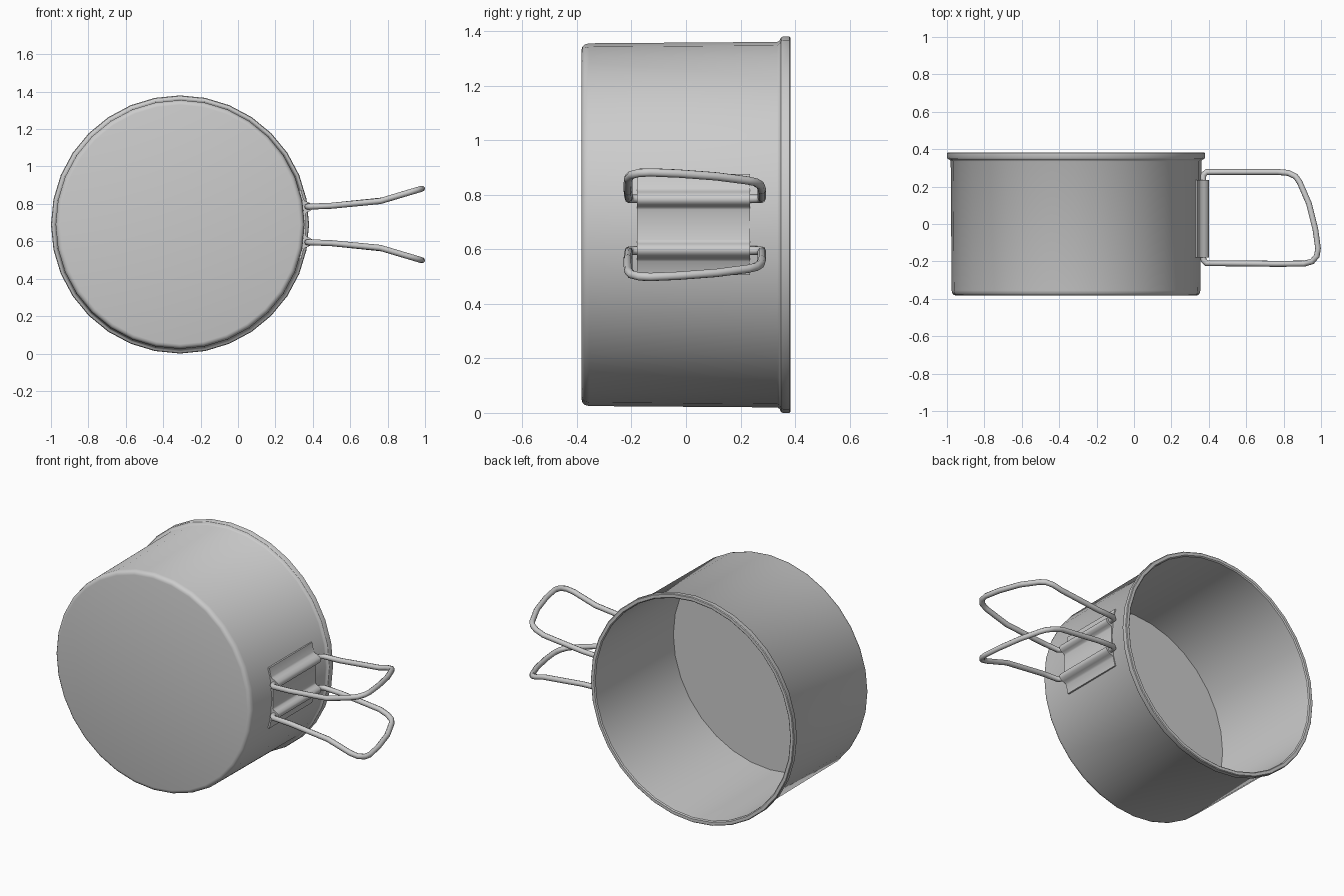
import bpy, bmesh, math

if "Cube" in bpy.data.objects:
    bpy.data.objects.remove(bpy.data.objects["Cube"])

CX, CZ, SEG = -0.31, 0.69, 32   # pot axis (runs along y) and number of sides

steel = bpy.data.materials.new("steel grey")
steel.diffuse_color = (0.6, 0.6, 0.6, 1)
steel.use_nodes = True
steel.node_tree.nodes["Principled BSDF"].inputs["Base Color"].default_value = steel.diffuse_color


def finish(obj, angle=35):
    """Give the part its colour and smooth shading with sharp edges kept."""
    obj.data.materials.clear()
    obj.data.materials.append(steel)
    bpy.ops.object.select_all(action='DESELECT')
    obj.select_set(True)
    bpy.context.view_layer.objects.active = obj
    bpy.ops.object.shade_smooth_by_angle(angle=math.radians(angle))


def mesh_object(name, bm):
    bmesh.ops.recalc_face_normals(bm, faces=bm.faces)
    me = bpy.data.meshes.new(name)
    bm.to_mesh(me)
    bm.free()
    obj = bpy.data.objects.new(name, me)
    bpy.context.collection.objects.link(obj)
    return obj


# Pot: (radius, y) profile from outer base, over the rim, to the inner floor
profile = [(0.64, -0.383), (0.652, -0.38), (0.661, -0.371), (0.665, -0.355),
           (0.67, 0.335), (0.675, 0.343), (0.686, 0.348), (0.69, 0.355),
           (0.69, 0.379), (0.686, 0.383), (0.668, 0.383), (0.662, 0.377),
           (0.661, 0.34), (0.655, -0.37)]
bm = bmesh.new()
rings = []
for r, y in profile:
    rings.append([bm.verts.new((CX + r * math.cos(2 * math.pi * i / SEG), y,
                                CZ + r * math.sin(2 * math.pi * i / SEG)))
                  for i in range(SEG)])
for a, b in zip(rings, rings[1:]):
    for i in range(SEG):
        j = (i + 1) % SEG
        bm.faces.new((a[i], a[j], b[j], b[i]))
bm.faces.new(rings[0])
bm.faces.new(rings[-1])
finish(mesh_object("pot", bm))

# Hinge plate: (distance from middle, height above wall) with a raised knuckle
half = [(0.055, 0.004), (0.064, 0.009), (0.07, 0.025), (0.08, 0.041),
        (0.095, 0.047), (0.11, 0.041), (0.12, 0.025), (0.126, 0.009),
        (0.135, 0.004), (0.185, 0.004)]
outer = [(-d, h) for d, h in reversed(half)] + [(0, 0.004)] + half
outline = outer + [(d, -0.006) for d in (0.185, 0.09, 0, -0.09, -0.185)]
bm = bmesh.new()
ends = []
for y in (-0.18, 0.235):
    ends.append([bm.verts.new((CX + math.sqrt(0.67 ** 2 - d * d) + h, y, CZ + d))
                 for d, h in outline])
n = len(outline)
for i in range(n):
    j = (i + 1) % n
    bm.faces.new((ends[0][i], ends[0][j], ends[1][j], ends[1][i]))
bm.faces.new(ends[0])
bm.faces.new(ends[1])
finish(mesh_object("hinge_plate", bm), 50)

# Wire handles: one closed loop, rising away from the pot, mirrored below
loop = [(0.37, -0.17), (0.372, -0.195), (0.388, -0.21), (0.5, -0.21),
        (0.76, -0.213), (0.91, -0.212), (0.953, -0.2), (0.978, -0.17),
        (0.984, -0.13), (0.97, -0.03), (0.935, 0.11), (0.885, 0.225),
        (0.863, 0.255), (0.825, 0.273), (0.77, 0.278), (0.5, 0.278),
        (0.388, 0.278), (0.372, 0.264), (0.37, 0.235)]
rise = [(0.37, 0.095), (0.5, 0.1), (0.76, 0.125), (0.985, 0.192)]


def height(x):
    for (x0, h0), (x1, h1) in zip(rise, rise[1:]):
        if x <= x1:
            return h0 + (h1 - h0) * (x - x0) / (x1 - x0)
    return rise[-1][1]


for name, side in (("upper_handle", 1), ("lower_handle", -1)):
    cu = bpy.data.curves.new(name, 'CURVE')
    cu.dimensions = '3D'
    cu.bevel_depth = 0.016
    cu.bevel_resolution = 2
    sp = cu.splines.new('POLY')
    sp.points.add(len(loop) - 1)
    for p, (x, y) in zip(sp.points, loop):
        p.co = (x, y, CZ + side * height(x), 1)
    sp.use_cyclic_u = True
    obj = bpy.data.objects.new(name, cu)
    bpy.context.collection.objects.link(obj)
    bpy.ops.object.select_all(action='DESELECT')
    obj.select_set(True)
    bpy.context.view_layer.objects.active = obj
    bpy.ops.object.convert(target='MESH')
    finish(bpy.context.view_layer.objects.active, 60)
